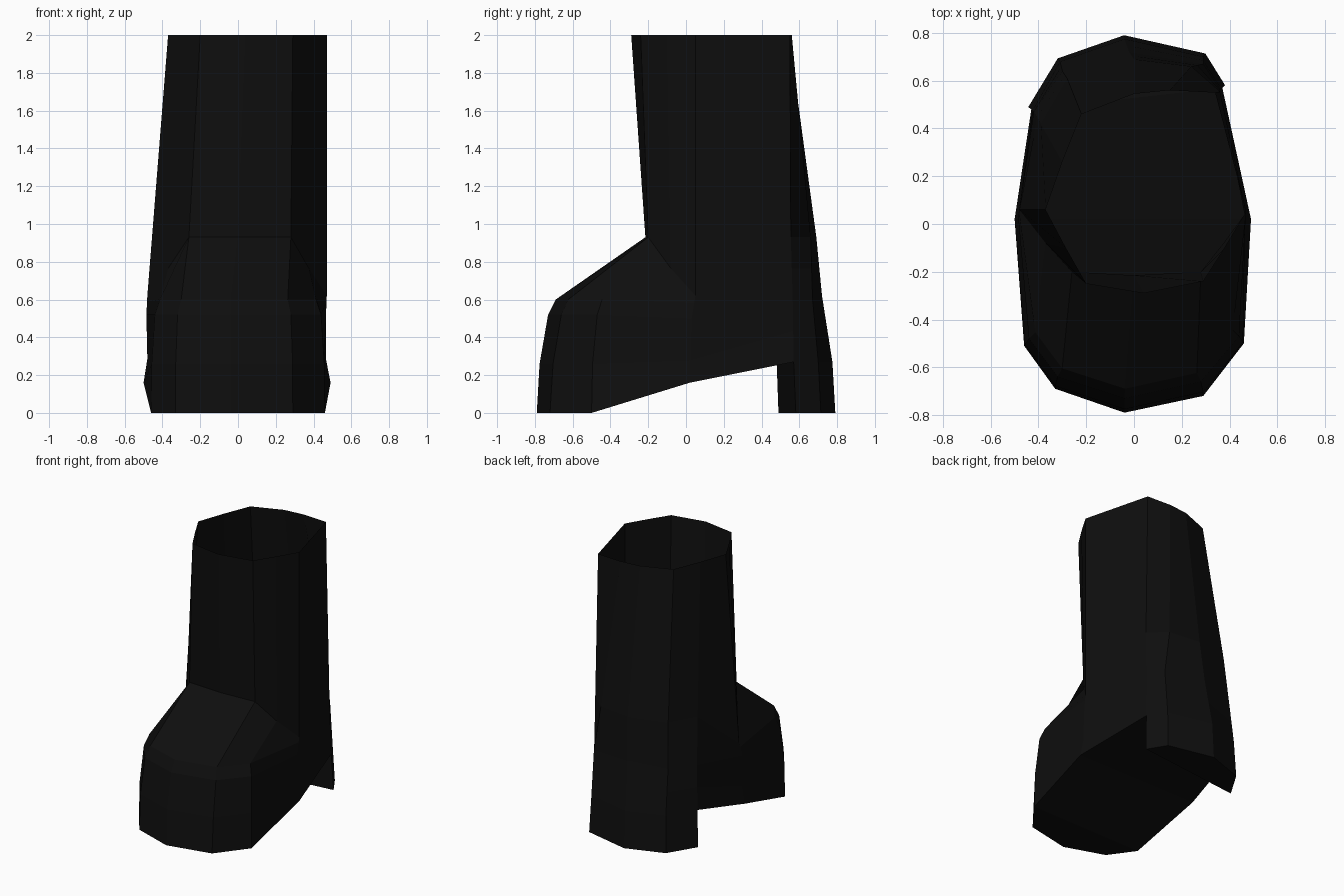
import bpy
import bmesh
from mathutils import Vector

cube = bpy.data.objects.get("Cube")
if cube:
    bpy.data.objects.remove(cube, do_unlink=True)

# One near-black leather colour
leather = bpy.data.materials.new("black leather")
leather.use_nodes = True
COLOUR = (0.0045, 0.0045, 0.0045, 1.0)
leather.diffuse_color = COLOUR
bsdf = leather.node_tree.nodes["Principled BSDF"]
bsdf.inputs["Base Color"].default_value = COLOUR
bsdf.inputs["Roughness"].default_value = 0.9


def make_object(name, bm):
    bmesh.ops.recalc_face_normals(bm, faces=bm.faces[:])
    mesh = bpy.data.meshes.new(name)
    bm.to_mesh(mesh)
    bm.free()
    mesh.materials.append(leather)
    obj = bpy.data.objects.new(name, mesh)
    bpy.context.collection.objects.link(obj)
    return obj


def bridge(bm, lower, upper):
    n = len(lower)
    for i in range(n):
        j = (i + 1) % n
        bm.faces.new((lower[i], lower[j], upper[j], upper[i]))


def ring(points):
    return [Vector(p) for p in points]


# Cross-sections, counter-clockwise from the toe centre (12 columns):
# 0-2 toe to left side, 3 left arch, 4-8 heel, 9 right arch, 10-11 toe
TOE, ARCH = (0, 1, 2, 10, 11), (3, 9)
HEEL = (4, 5, 6, 7, 8)

sole = ring([(-.04, -.79, 0), (.29, -.72, 0), (.46, -.50, 0), (.49, .02, .16),
             (.37, .57, .27), (.29, .70, .27), (-.04, .775, .27), (-.31, .68, .27),
             (-.43, .48, .27), (-.50, .02, .16), (-.46, -.51, 0), (-.33, -.69, 0)])
instep = ring([(-.04, -.73, .52), (.28, -.66, .52), (.44, -.47, .52), (.465, .03, .50),
               (.36, .565, .60), (.29, .67, .60), (-.02, .72, .62), (-.30, .64, .60),
               (-.42, .47, .60), (-.485, .03, .52), (-.44, -.48, .52), (-.32, -.64, .52)])
ankle = ring([(0, -.215, .93), (.28, -.20, .93), (.375, -.08, .765), (.47, .05, .62),
              (.36, .555, .93), (.24, .66, .93), (0, .69, .93), (-.28, .61, .93),
              (-.39, .42, .93), (-.48, .06, .62), (-.37, -.08, .765), (-.26, -.20, .93)])
top = ring([(.04, -.29, 2), (.29, -.24, 2), (.38, -.10, 2), (.47, .05, 2),
            (.34, .55, 2), (.15, .56, 2), (0, .545, 2), (-.22, .46, 2),
            (-.30, .26, 2), (-.37, .06, 2), (-.285, -.10, 2), (-.20, -.25, 2)])

# In-between sections: a slight bulge in the foot wall, a rounded toe edge
wall, toe_edge = [], []
for i in range(12):
    mid = sole[i].lerp(instep[i], 0.5)
    if i in TOE:
        mid.x *= 1.015
        mid.y *= 1.02
        edge = Vector((instep[i].x * .94, instep[i].y * .945, .60))
    elif i in ARCH:
        mid = sole[i].lerp(instep[i], 0.35)
        mid.x *= .97
        edge = instep[i].lerp(ankle[i], 0.7)
    else:
        edge = instep[i].lerp(ankle[i], 0.5)
    wall.append(mid)
    toe_edge.append(edge)

# Boot body: open shaft on a closed foot
bm = bmesh.new()
rings = [[bm.verts.new(p) for p in r]
         for r in (sole, wall, instep, toe_edge, ankle, top)]
for lower, upper in zip(rings, rings[1:]):
    bridge(bm, lower, upper)
b = rings[0]
for panel in ((0, 1, 2, 10, 11), (2, 3, 9, 10), (3, 4, 8, 9), HEEL):
    bm.faces.new([b[i] for i in panel])
make_object("boot_body", bm)

# Solid heel block, flaring slightly to the ground
bm = bmesh.new()
heel_top = [bm.verts.new(sole[i]) for i in HEEL]
heel_base = [bm.verts.new((sole[i].x * 1.03, sole[i].y * 1.02, 0)) for i in HEEL]
bridge(bm, heel_base, heel_top)
bm.faces.new(heel_base)
bm.faces.new(heel_top)
make_object("heel_block", bm)
